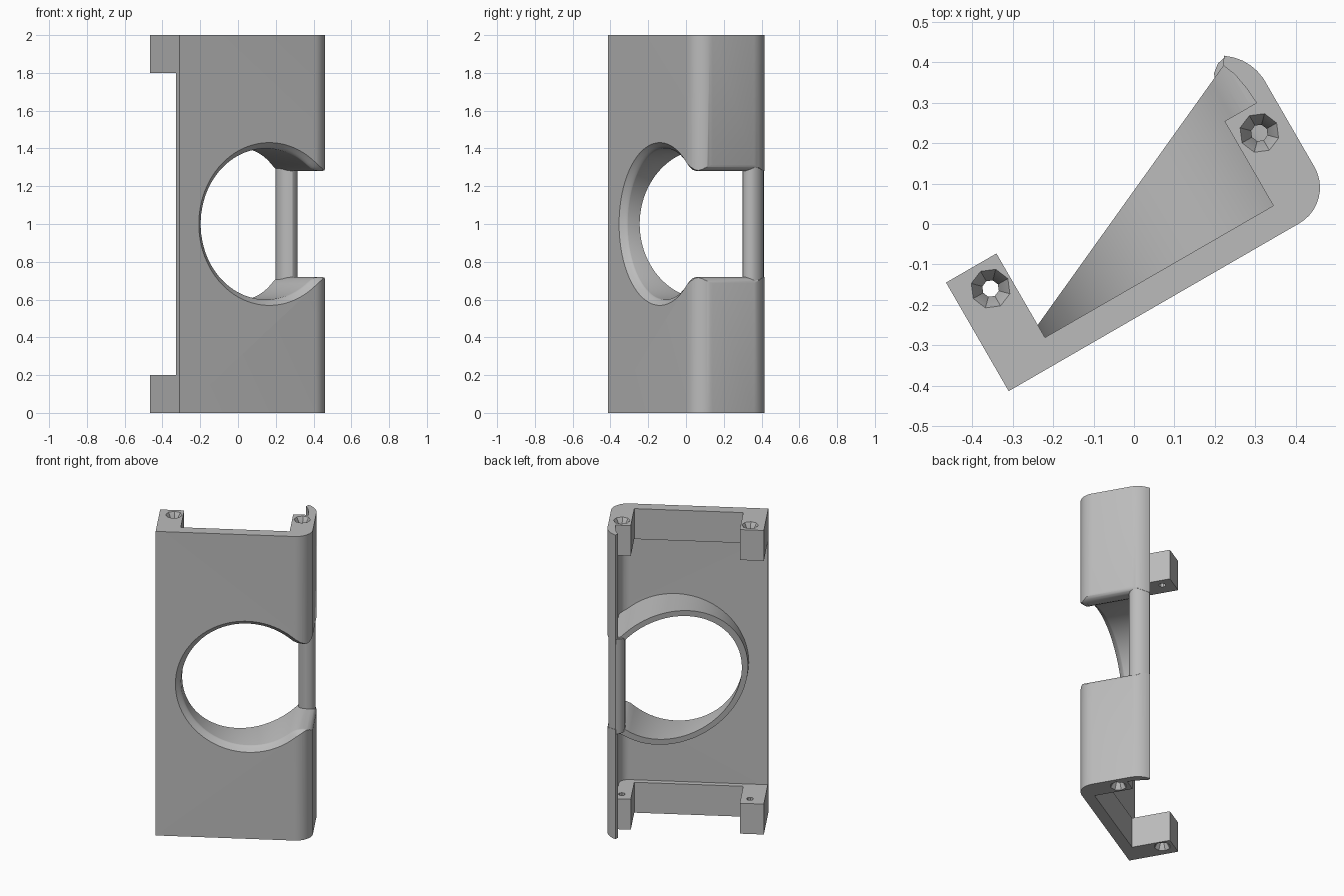
import bpy, bmesh, math
from mathutils import Matrix, Vector

cube = bpy.data.objects.get("Cube")
if cube:
    bpy.data.objects.remove(cube, do_unlink=True)

TURN = Matrix.Rotation(math.radians(30), 4, 'Z')   # the whole cover stands turned by 30 degrees

grey = bpy.data.materials.new("plain_grey")
grey.use_nodes = True
grey.diffuse_color = (0.5, 0.5, 0.5, 1)
grey.node_tree.nodes["Principled BSDF"].inputs["Base Color"].default_value = grey.diffuse_color


def loft(name, rings):
    """Closed solid through a list of equally long point rings."""
    bm = bmesh.new()
    loops = [[bm.verts.new(TURN @ Vector(p)) for p in ring] for ring in rings]
    n = len(loops[0])
    for a, b in zip(loops, loops[1:]):
        for i in range(n):
            j = (i + 1) % n
            bm.faces.new((a[i], a[j], b[j], b[i]))
    bm.faces.new(loops[0][::-1])
    bm.faces.new(loops[-1])
    bmesh.ops.recalc_face_normals(bm, faces=bm.faces)
    mesh = bpy.data.meshes.new(name)
    bm.to_mesh(mesh)
    bm.free()
    mesh.materials.append(grey)
    ob = bpy.data.objects.new(name, mesh)
    bpy.context.collection.objects.link(ob)
    return ob


def prism(name, outline, z0, z1):
    return loft(name, [[(u, v, z) for u, v in outline] for z in (z0, z1)])


def combine(target, other, operation):
    """Apply a boolean and remove the helper."""
    mod = target.modifiers.new("join", 'BOOLEAN')
    mod.operation = operation
    mod.solver = 'EXACT'
    mod.object = other
    bpy.ops.object.select_all(action='DESELECT')
    bpy.context.view_layer.objects.active = target
    target.select_set(True)
    bpy.ops.object.modifier_apply(modifier=mod.name)
    bpy.data.objects.remove(other, do_unlink=True)


def arc(cx, cy, r, a0, a1, n):
    steps = [math.radians(a0 + (a1 - a0) * i / n) for i in range(n + 1)]
    return [(cx + r * math.cos(a), cy + r * math.sin(a)) for a in steps]


# Cover: thin plate, rounded corner, side wall and curled lip
lip = [(.457, .152), (.453, .175), (.446, .195), (.435, .215), (.42, .233), (.401, .249)]
lip_inside = [(.387, .23), (.401, .195), (.409, .15), (.412, .11)]
cover = prism("cover",
              [(-.475, -.203)] + arc(.355, -.101, .102, -90, 0, 10) + lip + lip_inside
              + arc(.355, -.111, .057, 0, -90, 8) + [(-.475, -.168)], 0, 2)

# Thick end strips with screw bosses
bracket = [(-.475, -.19), (.36, -.19), (.43, -.12), (.43, .108), (.321, .108),
           (.321, -.133), (-.331, -.133), (-.331, .107), (-.475, .107)]
for z in (0, 1.8):
    combine(cover, prism("bracket", bracket, z, z + .2), 'UNION')

# Opening outline: large circle running into a slot through the side wall
CENTRE, RADIUS = .074, .4
upper = arc(CENTRE, 0, RADIUS, 180, 52, 32)
upper += [(.345, .296), (.37, .285), (.4, .28), (.425, .282), (.442, .29), (.453, .303), (.46, .322)]


def opening(v, offset, end):
    k = 1 + offset / RADIUS
    half = [(CENTRE + (u - CENTRE) * k, z * k) for u, z in upper]
    half.append((end, half[-1][1]))
    full = half + [(u, -z) for u, z in half[:0:-1]]
    return [(u, v, 1 + z) for u, z in full]


# Collar around the opening, trimmed on a slant from the plate to the lip
collar = loft("collar", [opening(v, .035, .6) for v in (-.3, .4)])
wedge = [(-.45, -.185), (.36, -.185), (.435, -.11), (.435, .15), (.41, .21),
         (.39, .23), (-.326, -.095), (-.45, -.151)]
combine(collar, prism("wedge", wedge, .3, 1.7), 'INTERSECT')
combine(cover, collar, 'UNION')

# Cut the opening with a rounded outer rim
rim = [(-.3, .034), (-.206, .034)]
rim += [(-.203 + .036 * math.sin(t), .034 * (1 - math.sin(t)) ** 1.5)
        for t in (i * math.pi / 12 for i in range(1, 7))]
rim.append((.4, 0))
combine(cover, loft("opening_cutter", [opening(v, o, .6) for v, o in rim]), 'DIFFERENCE')

# Countersunk screw holes at both ends
for u, v in ((-.387, .039), (.381, .04)):
    for side in (1, -1):
        stations = [(1.01, .055), (.95, .021), (.75, .021)]
        rings = [[(x, y, 1 + side * h) for x, y in arc(u, v, r, 0, 315, 7)] for h, r in stations]
        combine(cover, loft("screw_cutter", rings), 'DIFFERENCE')

# Rounded bar bridging the slot along the lip
bar = prism("slot_bar", [(.45, .16), (.445, .195), (.434, .214), (.419, .232), (.401, .245),
                         (.378, .24), (.358, .224), (.347, .2), (.348, .17), (.36, .145),
                         (.378, .126), (.4, .117), (.422, .121), (.441, .136)], .69, 1.31)

for ob in (cover, bar):
    bpy.ops.object.select_all(action='DESELECT')
    bpy.context.view_layer.objects.active = ob
    ob.select_set(True)
    bpy.ops.object.shade_smooth_by_angle(angle=math.radians(32))
